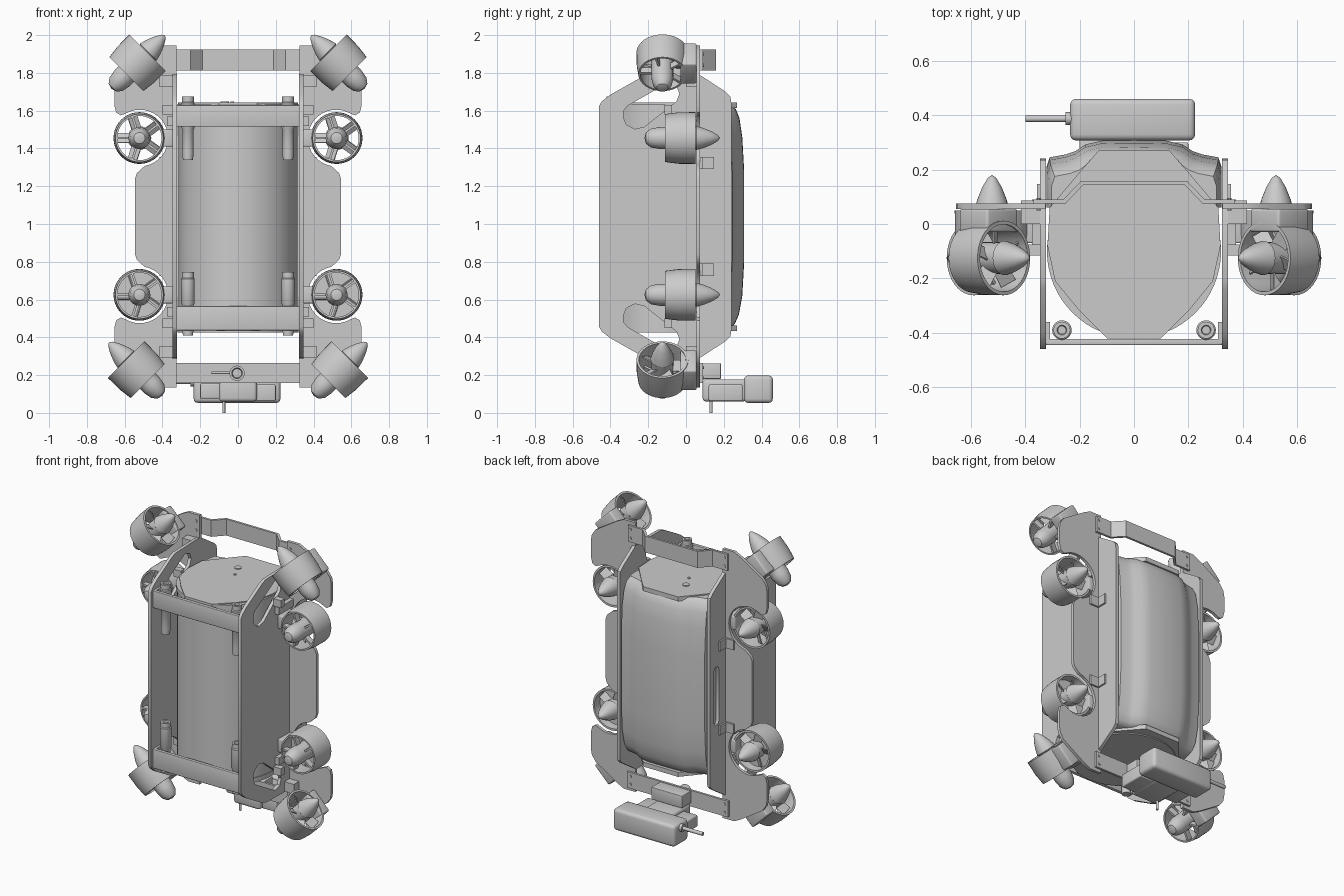
import bpy, bmesh
from math import sin, cos, pi, radians
from mathutils import Matrix, Vector

if "Cube" in bpy.data.objects:
    bpy.data.objects.remove(bpy.data.objects["Cube"])

MID = 1.04  # height of the frame's up/down symmetry plane
XY = Matrix.Identity(4)
YZ = Matrix(((0, 0, 1, 0), (1, 0, 0, 0), (0, 1, 0, 0), (0, 0, 0, 1)))
XZ = Matrix(((1, 0, 0, 0), (0, 0, -1, 0), (0, 1, 0, 0), (0, 0, 0, 1)))


def link(name, me, matrix=None, angle=32):
    me.shade_smooth()
    me.set_sharp_from_angle(angle=radians(angle))
    ob = bpy.data.objects.new(name, me)
    if matrix is not None:
        ob.matrix_world = matrix
    bpy.context.collection.objects.link(ob)
    return ob


def to_mesh(bm, name):
    bmesh.ops.recalc_face_normals(bm, faces=bm.faces)
    me = bpy.data.meshes.new(name)
    bm.to_mesh(me)
    bm.free()
    return me


def plate(name, loops, frame, offset, thick):
    """Flat sheet from an outline plus hole loops."""
    cu = bpy.data.curves.new(name, 'CURVE')
    cu.dimensions, cu.fill_mode, cu.extrude = '2D', 'BOTH', thick / 2
    for pts in loops:
        sp = cu.splines.new('POLY')
        sp.points.add(len(pts) - 1)
        for p, (u, v) in zip(sp.points, pts):
            p.co = (u, v, 0, 1)
        sp.use_cyclic_u = True
    tmp = bpy.data.objects.new(name + "_tmp", cu)
    bpy.context.collection.objects.link(tmp)
    bpy.context.view_layer.update()
    me = bpy.data.meshes.new_from_object(tmp.evaluated_get(bpy.context.evaluated_depsgraph_get()))
    bpy.data.objects.remove(tmp)
    return link(name, me, frame @ Matrix.Translation((0, 0, offset)))


def box(name, x, y, z, bevel=0.0, rot=0.0):
    bm = bmesh.new()
    size = (x[1] - x[0], y[1] - y[0], z[1] - z[0])
    bmesh.ops.create_cube(bm, size=1, matrix=Matrix.Diagonal((*size, 1)))
    if bevel:
        bmesh.ops.bevel(bm, geom=bm.edges[:], offset=bevel, segments=3, profile=0.5, affect='EDGES')
    mid = Vector((sum(x), sum(y), sum(z))) / 2
    return link(name, to_mesh(bm, name), Matrix.Translation(mid) @ Matrix.Rotation(rot, 4, 'Y'))


def lathe_into(bm, profile, n, closed=False):
    rings = []
    for r, z in profile:
        if r == 0:
            rings.append([bm.verts.new((0, 0, z))] * n)
        else:
            rings.append([bm.verts.new((r * cos(2 * pi * i / n), r * sin(2 * pi * i / n), z)) for i in range(n)])
    pairs = list(zip(rings, rings[1:])) + ([(rings[-1], rings[0])] if closed else [])
    for a, b in pairs:
        for i in range(n):
            j = (i + 1) % n
            bm.faces.new(list(dict.fromkeys((a[i], a[j], b[j], b[i]))))


def lathe(name, profile, start, direction=(0, 0, 1), n=32):
    bm = bmesh.new()
    lathe_into(bm, profile, n)
    m = Matrix.Translation(start) @ Vector(direction).to_track_quat('Z', 'Y').to_matrix().to_4x4()
    return link(name, to_mesh(bm, name), m)


def rod(name, start, direction, r, length, n=20):
    return lathe(name, [(0, 0), (r, 0), (r, length), (0, length)], start, direction, n)


def flip(pts):
    return [(u, 2 * MID - v) for u, v in pts]


# thruster meshes, thrust axis along local z
bm = bmesh.new()
lathe_into(bm, [(.127, -.08), (.136, -.01), (.137, .08), (.124, .08), (.118, 0), (.117, -.08)], 40, True)
duct_mesh = to_mesh(bm, "duct")
bm = bmesh.new()
lathe_into(bm, [(0, -.19), (.03, -.182), (.05, -.155), (.058, -.11), (.058, .08), (.063, .085),
                (.054, .12), (.036, .165), (.015, .2), (0, .21)], 28)
hub_mesh = to_mesh(bm, "hub")
bm = bmesh.new()
for k in range(5):
    spin = Matrix.Rotation(2 * pi * k / 5, 4, 'Z')
    bmesh.ops.create_cube(bm, size=1, matrix=spin @ Matrix.Translation((.085, 0, -.055))
                          @ Matrix.Diagonal((.07, .012, .04, 1)))
    bmesh.ops.create_cube(bm, size=1, matrix=spin @ Matrix.Translation((.084, 0, .035))
                          @ Matrix.Rotation(radians(35), 4, 'X') @ Matrix.Diagonal((.062, .06, .006, 1)))
blade_mesh = to_mesh(bm, "blades")


def thruster(name, loc, direction):
    m = Matrix.Translation(loc) @ Vector(direction).to_track_quat('Z', 'Y').to_matrix().to_4x4()
    for part, me in (("duct", duct_mesh), ("hub", hub_mesh), ("blades", blade_mesh)):
        link(f"{name}_{part}", me, m)


# outlines of side plate (y, z), its windows, and the outer wing plate (x, z)
half_side = [(-.46, .455), (-.445, .43), (-.40, .395), (-.24, .305), (-.2, .29), (.05, .285),
             (.08, .295), (.21, .38), (.235, .405), (.24, .44)]
side_outline = half_side + flip(half_side)[::-1]
window = [(-.33, .48), (-.33, .52), (-.315, .555), (-.27, .577), (-.22, .565), (-.05, .43),
          (-.035, .39), (-.05, .35), (-.10, .335), (-.31, .455)]
slot = [(.155, .80), (.185, .80), (.195, .82), (.195, 1.17), (.185, 1.19), (.155, 1.19), (.145, 1.17), (.145, .82)]
arc = [(.52 + .15 * cos(radians(a)), 1.455 + .15 * sin(radians(a))) for a in range(60, 261, 10)]
half_wing = [(.325, 1.945), (.41, 1.945), (.46, 1.92), (.62, 1.82), (.648, 1.78), (.655, 1.74), (.655, 1.63),
             (.645, 1.59), (.62, 1.575)] + arc + [(.535, 1.27), (.545, 1.24)]
wing_outline = half_wing + flip(half_wing)[::-1]

for s, side in ((-1, "left"), (1, "right")):
    holes = [window, flip(window)] + ([slot] if s < 0 else [])
    plate(side + "_side_plate", [side_outline] + holes, YZ, s * .335, .022)
    plate(side + "_wing_plate", [[(s * x, z) for x, z in wing_outline]], XZ, -.065, .02)

    def sbox(name, a, b, y, z, **kw):
        return box(f"{side}_{name}", sorted((s * a, s * b)), y, z, **kw)

    # straight thrusters with clamps
    for z, lv in ((1.455, "upper"), (.625, "lower")):
        thruster(f"{side}_{lv}_thruster", (s * .522, -.03, z), (0, 1, 0))
        sbox(lv + "_thruster_clamp", .345, .405, (-.07, .056), (z - .045, z + .045), bevel=.006)
    rod(side + "_lower_duct_screen", (s * .522, -.01, .625), (0, 1, 0), .12, .006, 40)
    # angled corner thrusters with mounts
    thruster(side + "_top_corner_thruster", (s * .535, -.125, 1.85), (-s, 0, 1))
    thruster(side + "_bottom_corner_thruster", (s * .535, -.125, .225), (s, 0, 1))
    for z, lv in ((1.85, "top"), (.225, "bottom")):
        sbox(lv + "_corner_mount", .455, .615, (-.03, .056), (z - .075, z + .075), bevel=.01, rot=pi / 4)
    for up in (0, 1):
        def zz(a, b):
            return (2 * MID - b, 2 * MID - a) if up else (a, b)
        lv = "upper" if up else "lower"
        sbox(lv + "_spacer_block", .345, .415, (0, .056), zz(.29, .355))
        sbox(lv + "_clip", .345, .40, (-.115, -.075), zz(.45, .50))
        sbox(lv + "_clip_foot", .345, .375, (-.1, .056), zz(.51, .56))
        # L-shaped tabs joining wing and side plates
        sbox(lv + "_tab_foot", .345, .415, (.075, .087), zz(.725, .79))
        sbox(lv + "_tab_wall", .345, .357, (.075, .147), zz(.725, .79))
        # lamps on the front crossbars
        z0 = 1.34 if up else .41
        lathe(f"{side}_{lv}_lamp", [(0, 0), (.027, 0), (.03, .04), (.03, .16), (.036, .17), (.036, .30), (.031, .305),
                                    (.031, .335), (.018, .335), (.015, .325), (0, .325)], (s * .265, -.39, z0), n=24)

# front crossbars
for nm, z in (("upper", (1.515, 1.63)), ("lower", (.437, .565))):
    box(nm + "_front_crossbar", (-.324, .324), (-.445, -.422), z, bevel=.004)
    for s in (-1, 1):
        box(nm + "_crossbar_flange", sorted((s * .308, s * .324)), (-.44, -.36), z)

# pressure hull and faceted end caps
lathe("hull", [(0, .45), (.315, .45), (.315, 1.62), (0, 1.62)], (0, -.1, 0), n=64)
half_cap = [(.1, -.42), (.2, -.32), (.29, -.21), (.318, -.08), (.31, .06), (.2, .19), (.13, .27)]
cap = half_cap + [(-x, y) for x, y in half_cap[::-1]]
for nm, z in (("top", 1.628), ("bottom", .448)):
    plate(nm + "_hull_cap", [cap], XY, z, .03)
    rod(nm + "_hull_rim", (0, -.1, z - .022), (0, 0, 1), .32, .03, 64)
rod("cap_plug", (-.07, .1, 1.64), (0, 0, 1), .022, .008)
rod("cap_valve", (-.03, .01, 1.64), (0, 0, 1), .01, .008)

# rear float shell, lofted along z
section = [(-.322, .06), (-.322, .21), (-.31, .245), (-.25, .256), (-.215, .268), (-.18, .292), (-.12, .306), (0, .308)]
section += [(-x, y) for x, y in section[-2::-1]]
stations = [(.45, .94, .075), (.47, .97, .05), (.52, .99, .028), (.62, 1, .01), (.8, 1, 0),
            (1.28, 1, 0), (1.46, 1, .01), (1.56, .99, .025), (1.61, .97, .045), (1.635, .94, .07)]
bm = bmesh.new()
rings = [[bm.verts.new((x * w, y - d if y > .1 else y, z)) for x, y in section] for z, w, d in stations]
for a, b in zip(rings, rings[1:]):
    for i in range(len(a)):
        j = (i + 1) % len(a)
        bm.faces.new((a[i], a[j], b[j], b[i]))
bm.faces.new(rings[0])
bm.faces.new(rings[-1])
link("rear_float", to_mesh(bm, "rear_float"), angle=40)

# lifting handle at the top and flat cross strap at the bottom
outer = [(-.37, .09), (-.26, .09), (-.195, .158), (.195, .158), (.26, .09), (.37, .09)]
inner = [(.37, .075), (.252, .075), (.187, .143), (-.187, .143), (-.252, .075), (-.37, .075)]
plate("top_handle", [outer + inner], XY, 1.868, .11)
box("bottom_strap", (-.375, .375), (.075, .09), (.157, .265))
for s in (-1, 1):
    for z in (.185, .24, 1.84, 1.9):
        rod("strap_bolt", (s * .35, .095, z), (0, -1, 0), .009, .045, 10)

# instrument head hung under the frame
box("head_mount", (-.1, .13), (.08, .185), (.18, .262), bevel=.004)
box("head_arm", (-.1, .1), (.088, .32), (.06, .178), bevel=.018)
box("arm_side_block", (-.2, -.09), (.16, .32), (.075, .155), bevel=.008)
box("sensor_block", (.08, .2), (.12, .3), (.062, .15), bevel=.008)
box("instrument_head", (-.235, .225), (.307, .46), (.053, .198), bevel=.022)
rod("head_rod", (-.23, .387, .165), (-1, 0, 0), .012, .168)
rod("head_rod_collar", (-.23, .387, .165), (-1, 0, 0), .024, .022)
rod("probe", (-.075, .132, 0), (0, 0, 1), .008, .09, 12)
lathe("camera", [(0, 0), (.04, 0), (.04, .085), (.028, .085), (.024, .05), (0, .05)], (-.005, .09, .21), (0, -1, 0))
rod("camera_pin", (-.04, .04, .213), (-1, 0, 0), .007, .1, 12)
